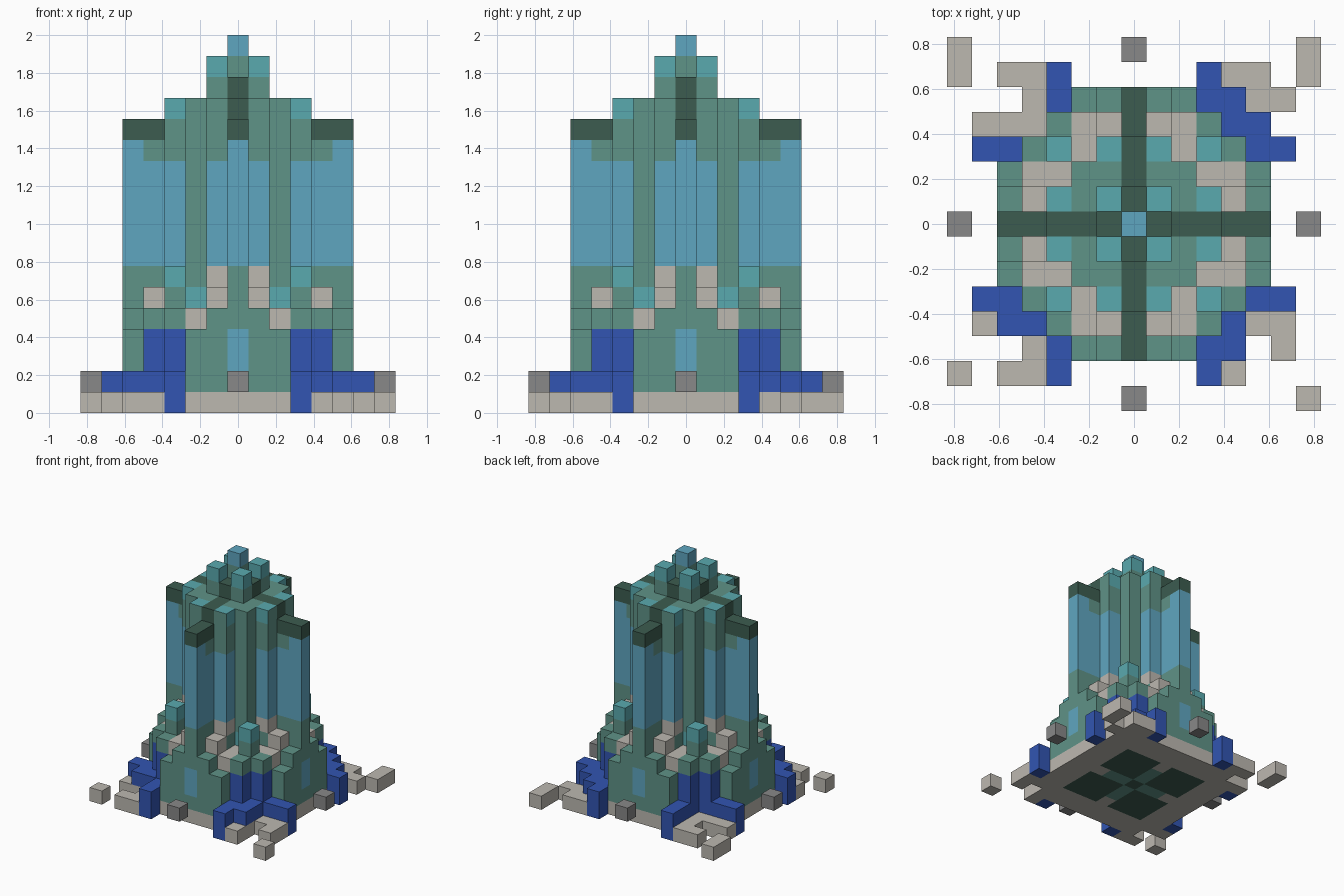
import bpy, bmesh, math
from mathutils import Vector

if "Cube" in bpy.data.objects:
    bpy.data.objects.remove(bpy.data.objects["Cube"], do_unlink=True)

U = 1 / 9  # block size


def linear(c):
    c /= 255
    return c / 12.92 if c <= 0.04045 else ((c + 0.055) / 1.055) ** 2.4


def material(name, rgb):
    m = bpy.data.materials.new(name)
    m.use_nodes = True
    col = (*[linear(c) for c in rgb], 1)
    m.diffuse_color = col
    m.node_tree.nodes["Principled BSDF"].inputs["Base Color"].default_value = col
    return m


MATS = {
    "stone": material("pale stone", (188, 184, 176)),
    "gray": material("gray rock", (136, 136, 136)),
    "blue": material("deep blue", (50, 85, 178)),
    "green": material("sage green", (95, 147, 135)),
    "dark": material("dark green", (60, 92, 80)),
    "teal": material("teal", (90, 170, 175)),
    "glass": material("light blue", (95, 166, 192)),
}
parts = {}   # part name -> {block: colour}
solid = {}   # every block -> part


def put(part, x, y, z, colour):
    cell = (x, y, z)
    if cell in solid:
        del parts[solid[cell]][cell]
    parts.setdefault(part, {})[cell] = colour
    solid[cell] = part


def column(part, a, b, *bands):
    """Stack colour bands (colour, top level) upward, repeated in all eight mirrored places."""
    spots = {(sx * p, sy * q) for p, q in ((a, b), (b, a))
             for sx in (1, -1) for sy in (1, -1)}
    for x, y in spots:
        z = 1
        for colour, top in bands:
            for k in range(z, top + 1):
                put(part, x, y, k, colour)
            z = top + 1


# Foundation slab with cut corners and a dark underside inlay
for x in range(-5, 6):
    for y in range(-5, 6):
        a, b = sorted((abs(x), abs(y)))
        if a == 5:
            continue
        inlay = b <= 3 and not (a == 0 and b == 3)
        colour = "stone"
        if inlay:
            colour = "green" if a == 0 and b in (1, 2) else "dark"
        put("foundation", x, y, 0, colour)

# Central spire and its four pinnacles
column("spire", 0, 0, ("green", 16), ("glass", 17))
column("spire", 0, 1, ("green", 14), ("dark", 15))
column("pinnacles", 1, 1, ("green", 15), ("teal", 16))

# Tower core
for b in (2, 3):
    column("roof_cross", 0, b, ("green", 13), ("dark", 14))
column("tower_core", 1, 2, ("green", 14))
column("corner_piers", 2, 2, ("green", 4), ("teal", 5), ("green", 14))
column("glass_bays", 1, 3, ("green", 5), ("stone", 6), ("glass", 11),
       ("green", 13), ("teal", 14))

# Four projecting wings with dark roofs
column("wings", 0, 4, ("green", 6), ("glass", 11), ("green", 12), ("dark", 13))
column("wings", 0, 5, ("green", 6), ("glass", 12), ("dark", 13))

# Stepped lower storeys
column("terraces", 1, 4, ("green", 4), ("stone", 5))
column("terraces", 2, 4, ("green", 3), ("stone", 4))
column("terraces", 2, 3, ("green", 3), ("stone", 4))
column("lower_walls", 1, 5, ("green", 4))
column("lower_walls", 2, 5, ("green", 3))
column("corner_turrets", 3, 3, ("green", 5), ("teal", 6))
column("blue_buttresses", 3, 4, ("blue", 3), ("green", 4))

# Blue channels around the corners
column("blue_channels", 3, 5, ("blue", 1))
column("blue_channels", 3, 6, ("blue", 1))
for sx in (1, -1):
    for sy in (1, -1):
        put("blue_channels", sx * 3, sy * 6, 0, "blue")
        put("blue_channels", sx * 6, sy * 3, 0, "blue")
for x, y in ((4, 5), (4, 4), (5, 4), (-4, -4), (-5, -4), (4, -4), (4, -5)):
    put("blue_channels", x, y, 1, "blue")

# Loose paving outside the slab
for x, y in ((-5, 6), (-4, 6), (4, 6), (5, 6), (5, 5), (6, 5), (-6, 4),
             (-6, -4), (6, -4), (6, -5), (-5, -6), (-4, -6), (4, -6),
             (-7, 7), (-7, 6), (7, 7), (7, 6), (-7, -6), (7, -7)):
    put("paving", x, y, 0, "stone")

# Floating rocks on the axes
for x, y in ((7, 0), (-7, 0), (0, 7), (0, -7)):
    put("floating_rocks", x, y, 1, "gray")

DIRS = [Vector(d) for d in ((1, 0, 0), (-1, 0, 0), (0, 1, 0),
                            (0, -1, 0), (0, 0, 1), (0, 0, -1))]


def face_colour(part, cell, colour, d):
    x, y, z = cell
    outward = d.x * x + d.y * y
    if part == "wings" and z in (2, 3) and outward == 5:
        return "glass"          # window in each wing end
    if part == "glass_bays" and colour == "teal" and outward == 3:
        return "green"          # bay caps keep a green outer face
    return colour


def build(part, cells):
    """Make one mesh from the exposed sides of a part's blocks."""
    bm = bmesh.new()
    used = []
    for cell, base in cells.items():
        centre = Vector(cell) + Vector((0, 0, 0.5))
        for d in DIRS:
            if tuple(int(c) for c in Vector(cell) + d) in solid:
                continue
            colour = face_colour(part, cell, base, d)
            if colour not in used:
                used.append(colour)
            s = Vector((d.y, d.z, d.x)) * 0.5
            t = d.cross(s)
            mid = centre + d * 0.5
            ring = (mid + s + t, mid - s + t, mid - s - t, mid + s - t)
            f = bm.faces.new([bm.verts.new(p * U) for p in ring])
            f.material_index = used.index(colour)
    bmesh.ops.remove_doubles(bm, verts=bm.verts, dist=U / 100)
    bmesh.ops.dissolve_limit(bm, angle_limit=math.radians(1), verts=bm.verts,
                             edges=bm.edges, delimit={'MATERIAL'})
    me = bpy.data.meshes.new(part)
    bm.to_mesh(me)
    bm.free()
    for colour in used:
        me.materials.append(MATS[colour])
    bpy.context.collection.objects.link(bpy.data.objects.new(part, me))


for part, cells in parts.items():
    build(part, cells)
